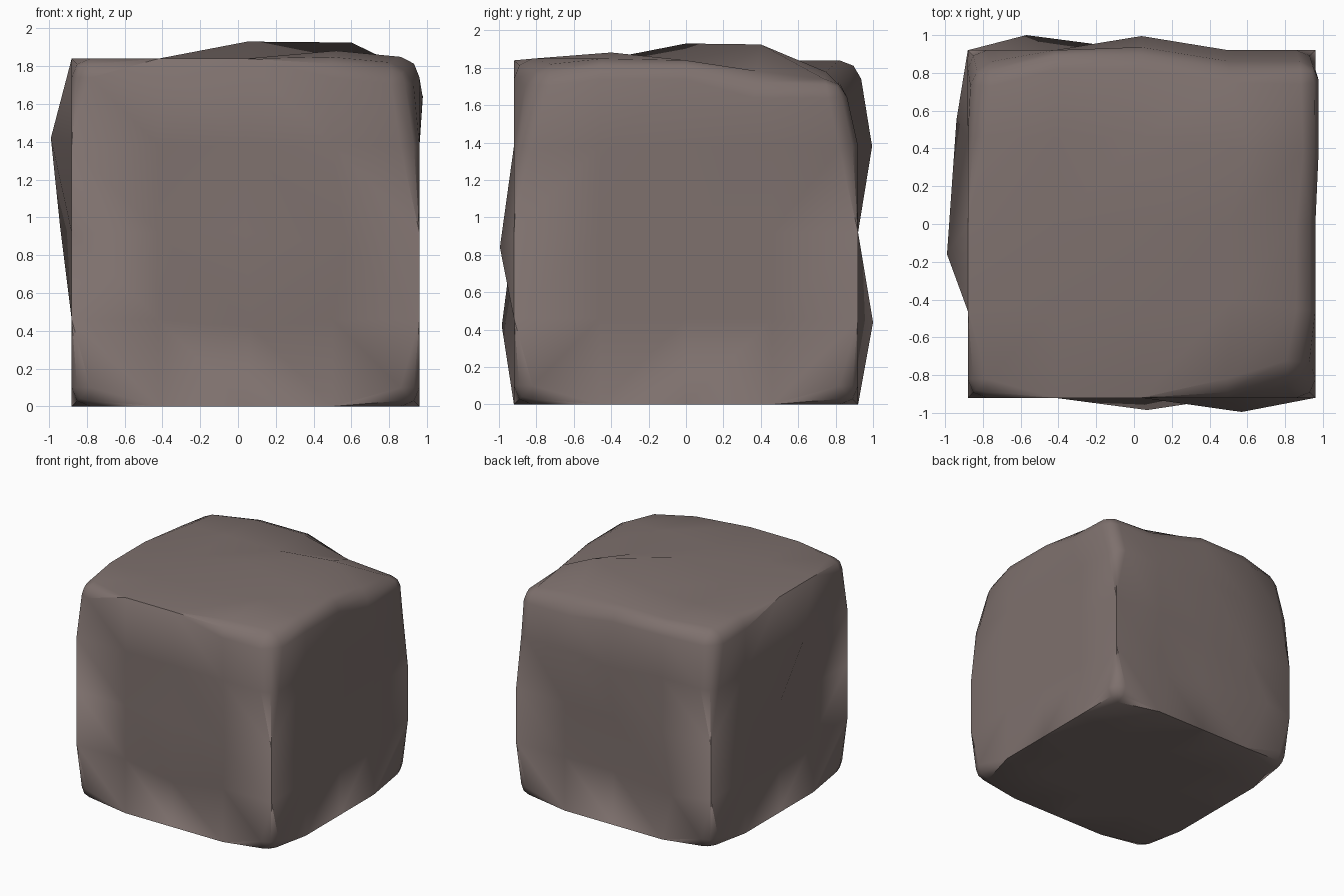
import bpy, bmesh
from mathutils import Vector

if "Cube" in bpy.data.objects:
    bpy.data.objects.remove(bpy.data.objects["Cube"])

N = 4
LO, HI = Vector((-0.88, -0.92, 0.0)), Vector((0.96, 0.92, 1.84))

# dents and bumps: grid position -> offset
SHIFT = {
    # chipped top rim
    (3, 4, 4): (0, -0.08, -0.10), (4, 4, 4): (0.025, -0.08, -0.10),
    (4, 3, 4): (0.025, -0.09, -0.10), (4, 0, 4): (-0.07, 0.12, -0.05),
    (0, 4, 4): (0.03, -0.11, -0.03),
    # top bumps
    (2, 2, 4): (0.01, 0, 0.09), (3, 3, 4): (0.10, -0.06, 0.085), (3, 1, 4): (0.02, 0.06, 0.042),
    # left bumps
    (0, 2, 3): (-0.11, -0.16, 0.04), (0, 3, 2): (-0.06, 0.09, 0.02),
    # back bumps
    (1, 4, 1): (-0.15, 0.08, -0.02), (2, 4, 3): (0, 0.075, 0),
    # front bumps
    (2, 0, 1): (0.03, -0.065, -0.04), (3, 0, 2): (0.07, -0.075, -0.08),
}

bm = bmesh.new()
verts = {}


def vert(key):
    if key not in verts:
        p = Vector([LO[a] + (HI[a] - LO[a]) * key[a] / N for a in range(3)])
        verts[key] = bm.verts.new(p + Vector(SHIFT.get(key, (0, 0, 0))))
    return verts[key]


# gridded block, side by side
for axis in range(3):
    for level in (0, N):
        for u in range(N):
            for v in range(N):
                quad = []
                for du, dv in ((0, 0), (1, 0), (1, 1), (0, 1)):
                    k = [0, 0, 0]
                    k[axis], k[(axis + 1) % 3], k[(axis + 2) % 3] = level, u + du, v + dv
                    quad.append(vert(tuple(k)))
                bm.faces.new(quad if level else quad[::-1])

# rounded block edges
key_of = {v: k for k, v in verts.items()}
rim = []
for e in bm.edges:
    a, b = (key_of[v] for v in e.verts)
    if sum(a[i] == b[i] and a[i] in (0, N) for i in range(3)) == 2:
        rim.append(e)
bmesh.ops.bevel(bm, geom=rim, offset=0.1, segments=2, profile=0.5,
                affect='EDGES', clamp_overlap=True)
bmesh.ops.recalc_face_normals(bm, faces=bm.faces)

mesh = bpy.data.meshes.new("stone_block")
bm.to_mesh(mesh)
bm.free()
block = bpy.data.objects.new("stone_block", mesh)
bpy.context.collection.objects.link(block)
for p in mesh.polygons:
    p.use_smooth = True

stone = bpy.data.materials.new("brown grey stone")
stone.diffuse_color = (0.21, 0.165, 0.155, 1)
stone.use_nodes = True
stone.node_tree.nodes["Principled BSDF"].inputs["Base Color"].default_value = stone.diffuse_color
mesh.materials.append(stone)
